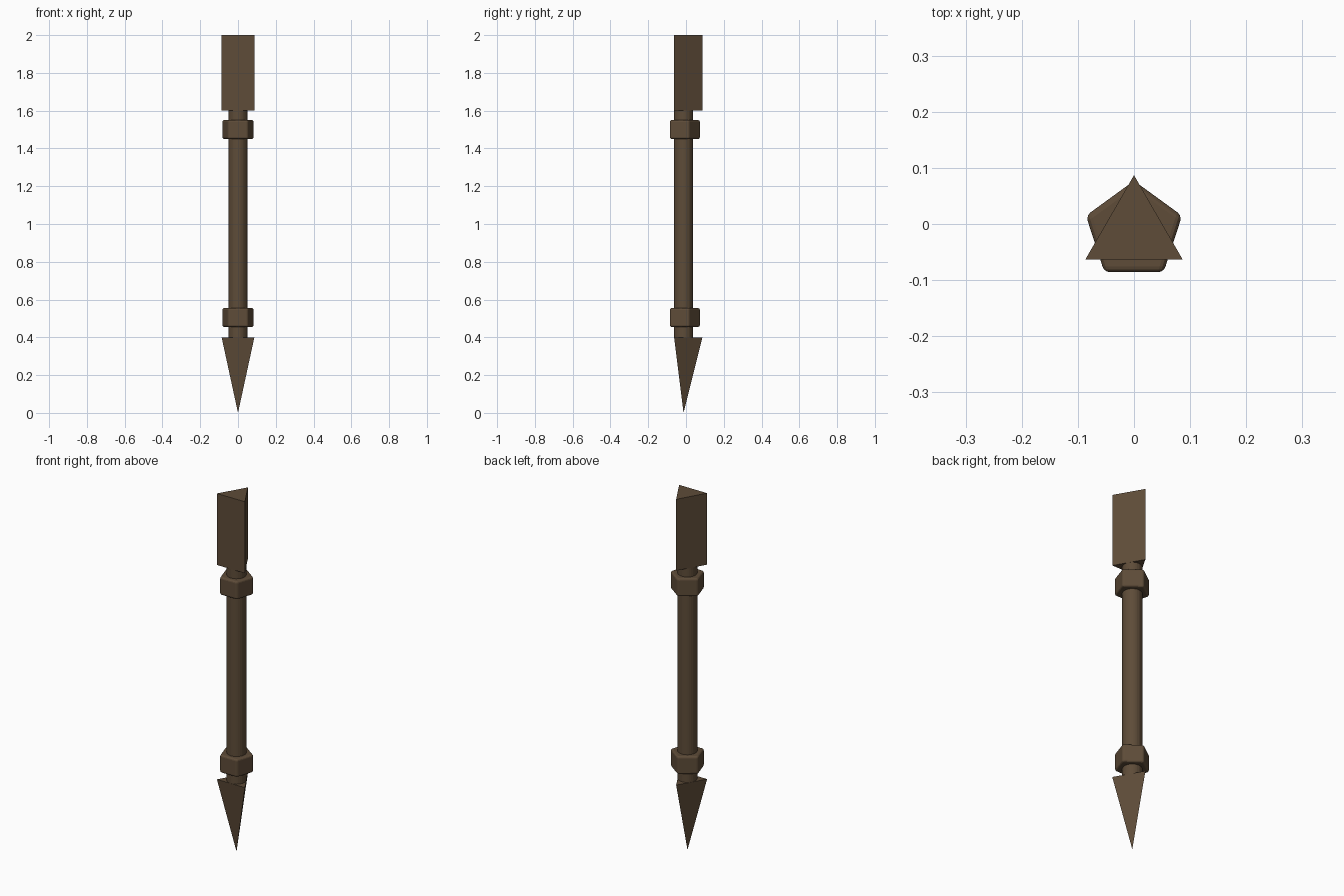
import bpy, bmesh, math

if "Cube" in bpy.data.objects:
    bpy.data.objects.remove(bpy.data.objects["Cube"])

AXIS_Y = -0.013  # the shaft axis sits slightly in front of the centre

wood = bpy.data.materials.new("dark_brown_wood")
wood.diffuse_color = (0.112, 0.072, 0.040, 1)
wood.use_nodes = True
wood.node_tree.nodes["Principled BSDF"].inputs["Base Color"].default_value = wood.diffuse_color


def tapered(name, sides, r_bottom, r_top, z0, z1, bevel=0.0):
    """Upright prism or cone with one corner pointing to the back (+y)."""
    bm = bmesh.new()

    def ring(r, z):
        if r == 0:
            return [bm.verts.new((0, AXIS_Y, z))]
        angles = [math.pi / 2 + 2 * math.pi * i / sides for i in range(sides)]
        return [bm.verts.new((r * math.cos(a), AXIS_Y + r * math.sin(a), z)) for a in angles]

    low, high = ring(r_bottom, z0), ring(r_top, z1)
    for i in range(sides):
        j = (i + 1) % sides
        if len(low) == 1:
            bm.faces.new((low[0], high[j], high[i]))
        else:
            bm.faces.new((low[i], low[j], high[j], high[i]))
    for cap in (low, high):
        if len(cap) > 1:
            bm.faces.new(cap)
    bmesh.ops.recalc_face_normals(bm, faces=bm.faces)
    if bevel:
        bmesh.ops.bevel(bm, geom=bm.edges[:], offset=bevel, offset_type='OFFSET',
                        segments=3, profile=0.5, affect='EDGES')
    mesh = bpy.data.meshes.new(name)
    bm.to_mesh(mesh)
    bm.free()
    mesh.materials.append(wood)
    obj = bpy.data.objects.new(name, mesh)
    bpy.context.collection.objects.link(obj)
    return obj


# Round shaft
tapered("shaft", 32, 0.05, 0.05, 0.40, 1.60)

# Rounded five-sided collars near both ends
for name, z in (("lower_collar", 0.505), ("upper_collar", 1.50)):
    tapered(name, 5, 0.09, 0.09, z - 0.05, z + 0.05, bevel=0.01)

# Three-sided block on top and three-sided spike below
tapered("top_block", 3, 0.10, 0.10, 1.60, 2.00)
tapered("bottom_spike", 3, 0.0, 0.10, 0.0, 0.40)
